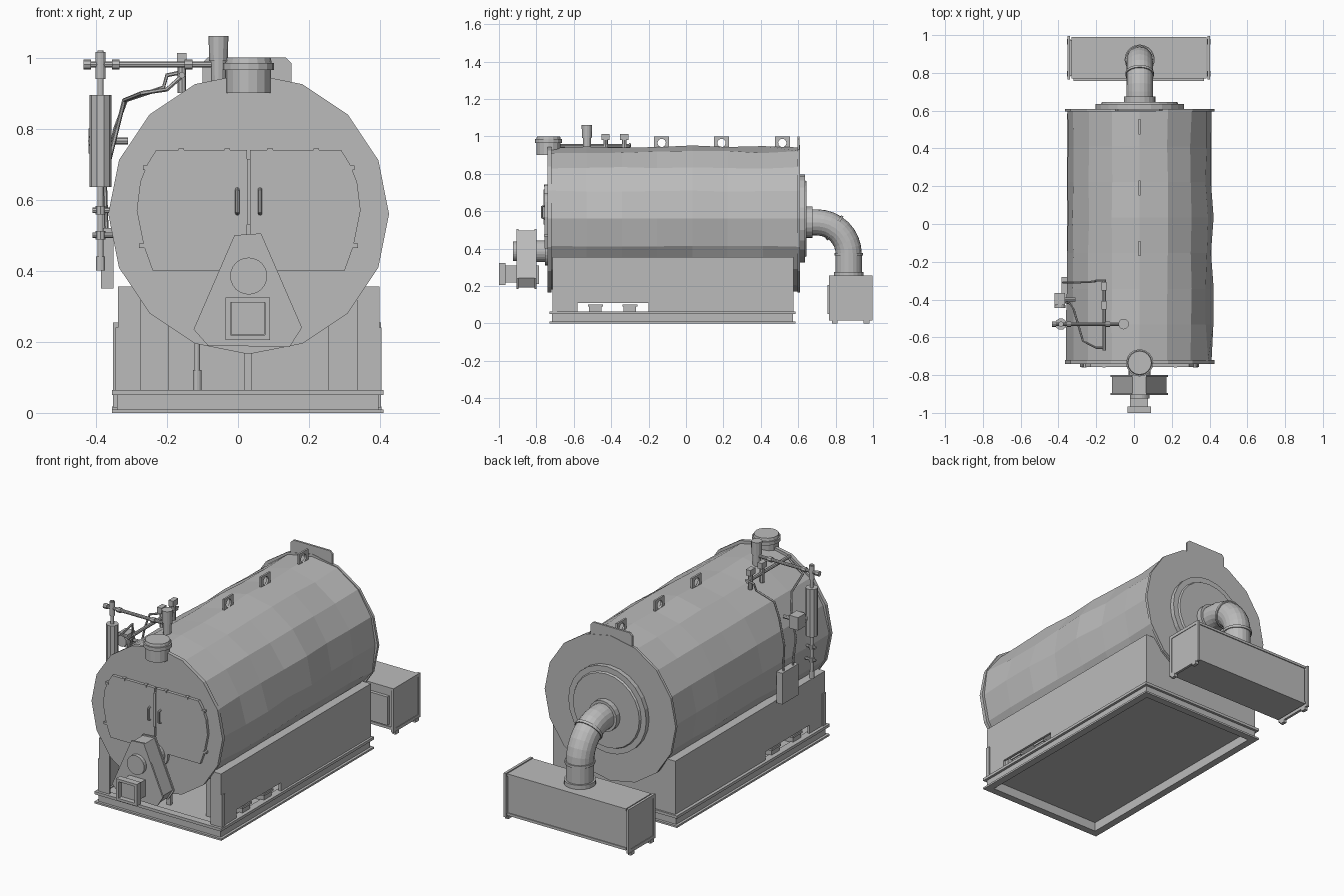
import bpy, bmesh, math, random
from mathutils import Vector, Matrix

random.seed(4)
old = bpy.data.objects.get("Cube")
if old:
    bpy.data.objects.remove(old, do_unlink=True)

grey = bpy.data.materials.new("plain_grey")
grey.use_nodes = True
grey.diffuse_color = (0.5, 0.5, 0.5, 1)
grey.node_tree.nodes["Principled BSDF"].inputs["Base Color"].default_value = (0.5, 0.5, 0.5, 1)

CX, CZ, R = 0.03, 0.56, 0.39   # drum axis and radius


def finish(name, bm):
    bmesh.ops.recalc_face_normals(bm, faces=bm.faces)
    mesh = bpy.data.meshes.new(name)
    bm.to_mesh(mesh)
    bm.free()
    mesh.materials.append(grey)
    obj = bpy.data.objects.new(name, mesh)
    bpy.context.scene.collection.objects.link(obj)
    return obj


def box(name, x0, x1, y0, y1, z0, z1):
    bm = bmesh.new()
    mid = Vector((x0 + x1, y0 + y1, z0 + z1)) / 2
    size = Matrix.Diagonal((x1 - x0, y1 - y0, z1 - z0, 1))
    bmesh.ops.create_cube(bm, size=1, matrix=Matrix.Translation(mid) @ size)
    return finish(name, bm)


def prism(name, outline, y0, y1):
    """Extrude an (x, z) outline along y."""
    bm = bmesh.new()
    face = bm.faces.new([bm.verts.new((x, y0, z)) for x, z in outline])
    new = bmesh.ops.extrude_face_region(bm, geom=[face])["geom"]
    bmesh.ops.translate(bm, vec=(0, y1 - y0, 0),
                        verts=[v for v in new if isinstance(v, bmesh.types.BMVert)])
    return finish(name, bm)


def tube(name, path, radii, sides=12, jitter=0.0):
    """Sweep a polygon along a path; radii is one number or one per point."""
    path = [Vector(p) for p in path]
    if not isinstance(radii, (list, tuple)):
        radii = [radii] * len(path)
    bm = bmesh.new()
    rings, side = [], None
    for i, p in enumerate(path):
        t = (path[min(i + 1, len(path) - 1)] - path[max(i - 1, 0)]).normalized()
        if side is None:
            side = Vector((1, 0, 0)) if abs(t.x) < 0.8 else Vector((0, 1, 0))
        side = (side - t * side.dot(t)).normalized()
        up = t.cross(side)
        ring = []
        for k in range(sides):
            a = 2 * math.pi * k / sides
            r = radii[i] + random.uniform(-jitter, jitter)
            ring.append(bm.verts.new(p + (side * math.cos(a) + up * math.sin(a)) * r))
        rings.append(ring)
    for a, b in zip(rings, rings[1:]):
        for k in range(sides):
            n = (k + 1) % sides
            bm.faces.new((a[k], a[n], b[n], b[k]))
    bm.faces.new(rings[0])
    bm.faces.new(rings[-1])
    return finish(name, bm)


def disc(name, x, z, r, y0, y1, sides=24):
    return tube(name, [(x, y0, z), (x, y1, z)], r, sides)


def post(name, x, y, r, z0, z1, sides=12):
    return tube(name, [(x, y, z0), (x, y, z1)], r, sides)


# Drum with hand-beaten panels, and its end plates
rows = 7
tube("drum_shell", [(CX, -0.72 + 1.32 * i / rows, CZ) for i in range(rows + 1)], R - 0.005, 16, 0.008)
disc("front_plate", CX, CZ, R + 0.005, -0.74, -0.72, 16)
disc("rear_plate", CX, CZ, R + 0.005, 0.595, 0.61, 16)
prism("rear_tab", [(-0.10, 0.9), (0.15, 0.9), (0.15, 0.985), (0.135, 1.0), (-0.085, 1.0), (-0.10, 0.985)], 0.597, 0.608)

# Lifting lugs, each a plate with a round hole
for y in (-0.13, 0.19, 0.515):
    bm = bmesh.new()
    loops = []
    for x in (CX - 0.005, CX + 0.005):
        outer, inner = [], []
        for k in range(16):
            c, s = math.cos(math.pi * k / 8), math.sin(math.pi * k / 8)
            m = max(abs(c), abs(s))
            outer.append(bm.verts.new((x, y + 0.04 * c / m, 0.965 + 0.035 * s / m)))
            inner.append(bm.verts.new((x, y + 0.022 * c, 0.965 + 0.022 * s)))
        loops += [outer, inner]
    for a, b in ((0, 1), (2, 3), (0, 2), (1, 3)):
        for k in range(16):
            n = (k + 1) % 16
            bm.faces.new((loops[a][k], loops[a][n], loops[b][n], loops[b][k]))
    finish("lifting_lug", bm)

# Front doors with hinges and handles
half = [(0.004, 0.74), (0.26, 0.74), (0.285, 0.70), (0.305, 0.65), (0.315, 0.57), (0.295, 0.47), (0.27, 0.40), (0.004, 0.40)]
for s in (-1, 1):
    prism("front_door", [(CX + s * x, z) for x, z in half], -0.756, -0.738)
    hx = CX + s * 0.032
    tube("door_handle", [(hx, -0.75, 0.56), (hx, -0.77, 0.565), (hx, -0.77, 0.625), (hx, -0.75, 0.63)], 0.006, 8)
    for x, z in ((0.06, 0.738), (0.19, 0.738), (0.29, 0.69), (0.30, 0.47)):
        box("door_clip", CX + s * x - 0.008, CX + s * x + 0.008, -0.76, -0.738, z - 0.006, z + 0.006)
box("door_bar", CX - 0.005, CX + 0.005, -0.762, -0.738, 0.53, 0.715)

# Burner: neck, fan housing between two cheek plates, square intake
disc("burner_neck", CX, 0.385, 0.058, -0.82, -0.72)
disc("burner_neck_flange", CX, 0.385, 0.075, -0.755, -0.74)
housing = [(-0.01, 0.50), (0.065, 0.505), (0.18, 0.24), (0.145, 0.185), (-0.085, 0.19), (-0.125, 0.235)]
inner = [(CX + (x - CX) * 0.95, 0.33 + (z - 0.33) * 0.96) for x, z in housing]
prism("fan_housing", inner, -0.90, -0.80)
for y in (-0.905, -0.81):
    prism("fan_cheek", housing, y, y + 0.01)
disc("fan_boss", CX, 0.385, 0.052, -0.925, -0.90)
box("intake_box", -0.02, 0.075, -0.975, -0.90, 0.22, 0.31)
box("intake_rear", -0.025, 0.08, -0.80, -0.785, 0.21, 0.31)
for z in (0.205, 0.31):
    box("intake_rim", -0.035, 0.09, -1.0, -0.965, z, z + 0.014)
for x in (-0.035, 0.076):
    box("intake_rim", x, x + 0.014, -1.0, -0.965, 0.205, 0.324)

# Relief vent on top at the front
tube("vent_cap", [(CX, -0.735, z) for z in (0.90, 0.965, 0.965, 0.985, 0.985, 1.0)],
     [0.063, 0.063, 0.072, 0.072, 0.065, 0.062], 16)

# Base frame and floor
for name, z0, z1, d in (("base_foot", 0, 0.01, 0), ("base_web", 0.01, 0.05, 0.014), ("base_lip", 0.05, 0.065, 0)):
    x0, x1, y0, y1 = -0.355 + d, 0.41 - d, -0.73 + d, 0.585 - d
    t = 0.04 - d
    for a in (x0, x1 - t):
        box(name, a, a + t, y0, y1, z0, z1)
    for b in (y0, y1 - t):
        box(name, x0 + t, x1 - t, b, b + t, z0, z1)
box("floor_plate", -0.33, 0.385, -0.71, 0.56, 0.05, 0.06)

# Side walls with an open slot, lips, saddles and slot blocks
for s in (-1, 1):
    def mirrored(name, a, b, *rest):
        lo, hi = sorted((CX + s * a, CX + s * b))
        return box(name, lo, hi, *rest)
    mirrored("side_wall", 0.355, 0.368, -0.715, 0.575, 0.11, 0.355)
    mirrored("side_wall_front", 0.355, 0.368, -0.715, -0.58, 0.065, 0.11)
    mirrored("side_wall_rear", 0.355, 0.368, -0.20, 0.575, 0.065, 0.11)
    mirrored("wall_ledge", 0.32, 0.355, -0.715, 0.575, 0.343, 0.355)
    mirrored("front_return", 0.305, 0.355, -0.715, -0.705, 0.065, 0.343)
    mirrored("corner_strip", 0.368, 0.374, -0.715, -0.69, 0.065, 0.24)
    for y in (-0.64, 0.05, 0.45):
        mirrored("drum_saddle", 0.225, 0.305, y, y + 0.02, 0.06, 0.33)
    for y in (-0.485, -0.30):
        mirrored("slot_block", 0.305, 0.36, y - 0.033, y + 0.033, 0.06, 0.095)
        mirrored("slot_block_cap", 0.30, 0.365, y - 0.04, y + 0.04, 0.09, 0.102)
box("rear_wall", -0.33, 0.39, 0.562, 0.575, 0.06, 0.355)
box("centre_support", 0.018, 0.04, -0.64, -0.62, 0.06, 0.22)
post("drain_pipe", -0.115, -0.64, 0.008, 0.06, 0.24)
post("drain_fitting", -0.115, -0.64, 0.012, 0.065, 0.12)

# Rear cover and flue elbow
tube("rear_cover", [(CX, y, CZ) for y in (0.61, 0.635, 0.635, 0.645)], [0.235, 0.235, 0.205, 0.20], 24)
FZ, FY, BR = 0.54, 0.87, 0.17
bend = [(CX, FY - BR + BR * math.sin(a), FZ - BR + BR * math.cos(a)) for a in (math.pi / 16 * i for i in range(9))]
tube("flue_pipe", [(CX, 0.62, FZ)] + bend + [(CX, FY, 0.24)], 0.07, 20)
disc("flue_collar", CX, FZ, 0.084, 0.64, 0.675, 20)
for i in (3, 8):
    p, n = Vector(bend[i]), Vector((0, math.cos(math.pi / 16 * i), -math.sin(math.pi / 16 * i)))
    tube("flue_band", [p - n * 0.007, p + n * 0.007], 0.076, 20)
post("flue_base", CX, FY, 0.08, 0.245, 0.275, 20)

# Flue box with framed ends and feet
box("flue_box", -0.33, 0.385, 0.775, 0.985, 0.03, 0.25)
box("flue_box_panel", -0.32, 0.37, 0.757, 0.776, 0.05, 0.205)
for z in (0.025, 0.238):
    box("flue_box_rail", -0.33, 0.385, 0.77, 0.99, z, z + 0.014)
for x in (-0.352, 0.388):
    for y in (0.765, 0.978):
        box("end_frame_side", x, x + 0.014, y, y + 0.018, 0.015, 0.255)
    for z in (0.015, 0.237):
        box("end_frame_bar", x, x + 0.014, 0.783, 0.978, z, z + 0.018)
    box("end_panel", x + 0.003, x + 0.011, 0.783, 0.978, 0.033, 0.237)
    for y in (0.78, 0.95):
        box("flue_box_foot", x - 0.002, x + 0.016, y, y + 0.03, 0, 0.018)
box("end_filler", -0.34, -0.33, 0.785, 0.975, 0.04, 0.24)

# Water level column on the right side
GX, GY = -0.387, -0.53
post("level_pipe", GX, GY, 0.009, 0.40, 1.02)
post("level_chamber", GX, GY, 0.031, 0.635, 0.895, 10)
post("level_top_fitting", GX, GY, 0.014, 0.94, 1.015)
post("level_low_fitting", GX, GY, 0.013, 0.40, 0.44)
tube("level_top_pipe", [(-0.43, GY, 0.98), (-0.05, GY, 0.98)], 0.009, 10)
for x in (-0.425, -0.345, -0.14):
    tube("pipe_union", [(x - 0.01, GY, 0.98), (x + 0.012, GY, 0.98)], 0.014, 8)
for z in (0.50, 0.57):
    tube("level_branch", [(-0.41, GY, z), (-0.335, GY, z)], 0.008, 8)
    post("level_valve", GX, GY, 0.014, z - 0.012, z + 0.012, 8)
tube("safety_valve", [(-0.055, GY, z) for z in (0.92, 0.99, 0.99, 1.06)], [0.02, 0.022, 0.026, 0.028], 12)

# Pressure switch, control box, sensor lines and sensors
box("pressure_switch", -0.42, -0.365, -0.43, -0.365, 0.73, 0.80)
tube("switch_pipe", [(-0.39, -0.40, 0.765), (-0.31, -0.40, 0.765)], 0.01, 8)
disc("pressure_dial", -0.392, 0.765, 0.03, -0.445, -0.43, 14)
box("control_box", -0.385, -0.35, -0.42, -0.28, 0.35, 0.52)
tube("sensor_line_rear", [(-0.37, -0.31, 0.51), (-0.375, -0.31, 0.66), (-0.345, -0.31, 0.80), (-0.315, -0.31, 0.88),
                          (-0.21, -0.305, 0.915), (-0.20, -0.30, 0.95), (-0.15, -0.30, 0.96)], 0.006, 6)
tube("sensor_line_front", [(-0.37, -0.39, 0.51), (-0.375, -0.41, 0.66), (-0.34, -0.42, 0.80), (-0.32, -0.45, 0.88),
                           (-0.27, -0.62, 0.90), (-0.20, -0.655, 0.91), (-0.155, -0.655, 0.95)], 0.006, 6)
tube("sensor_manifold", [(-0.158, -0.67, 0.95), (-0.158, -0.30, 0.95)], 0.009, 8)
for y in (-0.43, -0.33):
    post("sensor_stem", -0.158, y, 0.012, 0.90, 0.985, 8)
    box("sensor_head", -0.172, -0.145, y - 0.022, y + 0.022, 0.98, 1.012)
